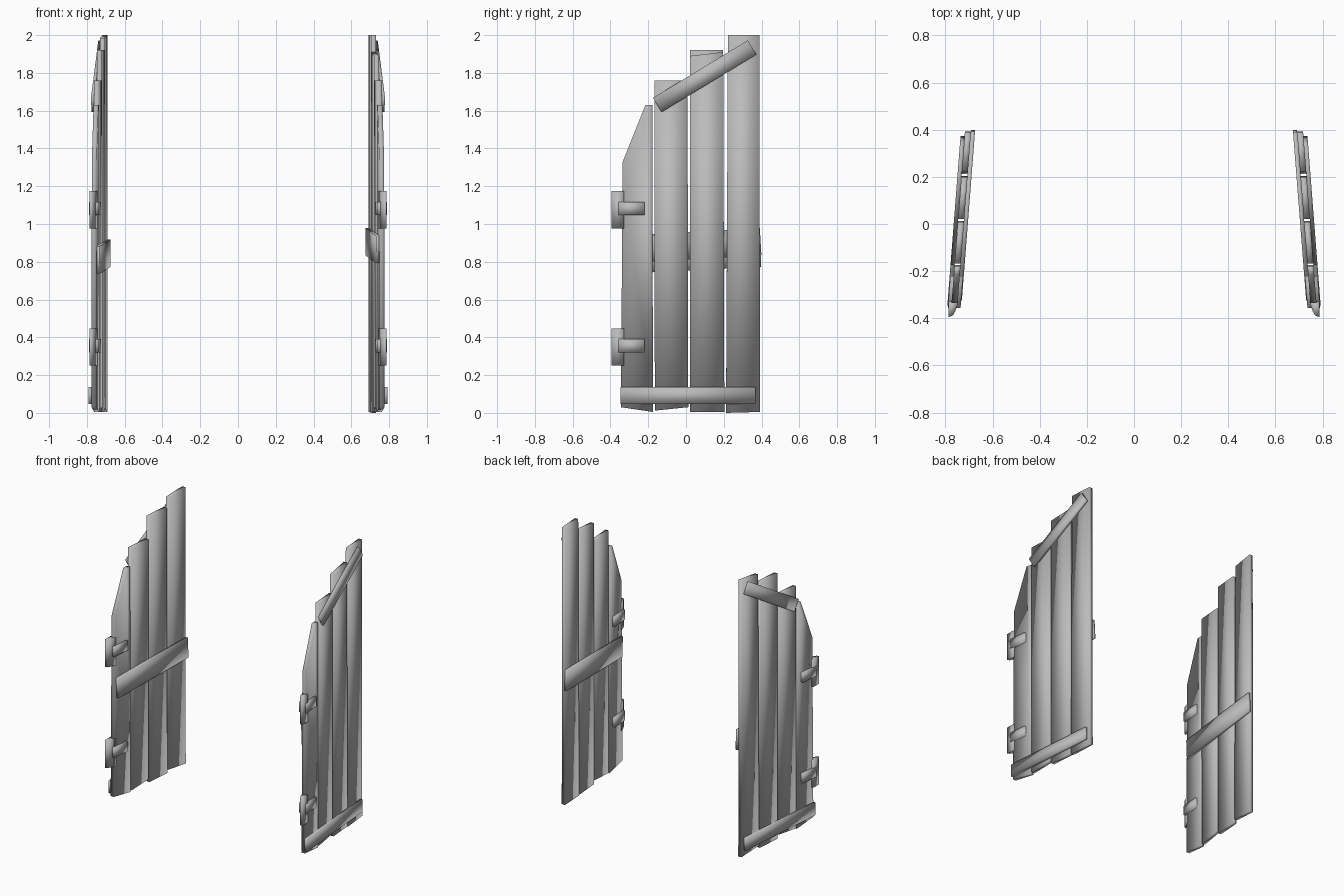
import bpy, bmesh, math

if "Cube" in bpy.data.objects:
    bpy.data.objects.remove(bpy.data.objects["Cube"])

wood = bpy.data.materials.new("plain_grey")
wood.diffuse_color = (0.5, 0.5, 0.5, 1)
wood.use_nodes = True
wood.node_tree.nodes["Principled BSDF"].inputs["Base Color"].default_value = wood.diffuse_color

SLOPE = 0.078    # each leaf stands slightly splayed
CENTRE = 0.735   # leaf centre distance from the middle
PLANK = 0.013    # half plank thickness
BRACE = 0.017    # batten thickness


def finish(bm, name):
    bmesh.ops.recalc_face_normals(bm, faces=bm.faces)
    me = bpy.data.meshes.new(name)
    bm.to_mesh(me)
    bm.free()
    me.materials.append(wood)
    for p in me.polygons:
        p.use_smooth = True
    ob = bpy.data.objects.new(name, me)
    bpy.context.collection.objects.link(ob)


def slab(name, side, outline, w0, w1):
    """Extrude a (y, z) outline through the leaf from depth w0 to w1."""
    bm = bmesh.new()
    rings = [[bm.verts.new((side * (CENTRE - SLOPE * y + w), y, z)) for y, z in outline]
             for w in (w0, w1)]
    n = len(outline)
    bm.faces.new(rings[0])
    bm.faces.new(rings[1])
    for i in range(n):
        j = (i + 1) % n
        bm.faces.new((rings[0][i], rings[0][j], rings[1][j], rings[1][i]))
    finish(bm, name)


def bar(name, side, a, b, height, w0, w1):
    """Straight batten between two (y, z) centre points."""
    dy, dz = b[0] - a[0], b[1] - a[1]
    k = height / 2 / math.hypot(dy, dz)
    ny, nz = -dz * k, dy * k
    slab(name, side, [(a[0] - ny, a[1] - nz), (b[0] - ny, b[1] - nz),
                      (b[0] + ny, b[1] + nz), (a[0] + ny, a[1] + nz)], w0, w1)


def barrel(name, side, z0, z1):
    """Hinge block with a tapered inner corner."""
    plan = [(0.745, -0.328), (0.787, -0.328), (0.787, -0.395), (0.768, -0.388), (0.757, -0.368)]
    bm = bmesh.new()
    face = bm.faces.new([bm.verts.new((side * x, y, z0)) for x, y in plan])
    ext = bmesh.ops.extrude_face_region(bm, geom=[face])
    top = [v for v in ext["geom"] if isinstance(v, bmesh.types.BMVert)]
    bmesh.ops.translate(bm, vec=(0, 0, z1 - z0), verts=top)
    finish(bm, name)


for label, side in (("right", 1), ("left", -1)):
    right = side == 1
    # Planks, stepping up toward the back
    top3 = (1.89, 1.91) if right else (1.92, 1.92)
    top4 = (2.0, 2.0) if right else (1.985, 2.0)
    planks = [
        [(-0.345, 0.03), (-0.175, 0.005), (-0.178, 1.63), (-0.215, 1.63), (-0.335, 1.33)],
        [(-0.165, 0.012), (0.012, 0.03), (0.008, 1.76), (-0.168, 1.76)],
        [(0.022, 0.005), (0.203, 0.005), (0.197, top3[1]), (0.022, top3[0])],
        [(0.212, 0.0 if right else 0.025), (0.392, 0.005), (0.388, top4[1]), (0.222, top4[0])],
    ]
    for i, outline in enumerate(planks):
        slab(f"{label}_plank_{i + 1}", side, outline, -PLANK, PLANK)
    # Outer battens: level at the bottom, slanted at the top
    bar(f"{label}_bottom_batten", side, (-0.347, 0.093), (0.367, 0.093), 0.09,
        PLANK, PLANK + BRACE)
    bar(f"{label}_slanted_batten", side, (-0.152, 1.63), (0.35, 1.935), 0.088,
        PLANK, PLANK + BRACE)
    # Inner middle batten
    zf, zb = (0.865, 0.907) if right else (0.81, 0.845)
    bar(f"{label}_middle_batten", side, (-0.32, zf), (0.395, zb), 0.145,
        -PLANK - BRACE, -PLANK)
    # Hinges
    for part, z in (("lower", 0.35), ("upper", 1.077)):
        barrel(f"{label}_{part}_hinge", side, z - 0.1, z + 0.098)
        bar(f"{label}_{part}_strap", side, (-0.357, z + 0.005), (-0.22, z + 0.005), 0.07,
            -0.027, 0.027)
